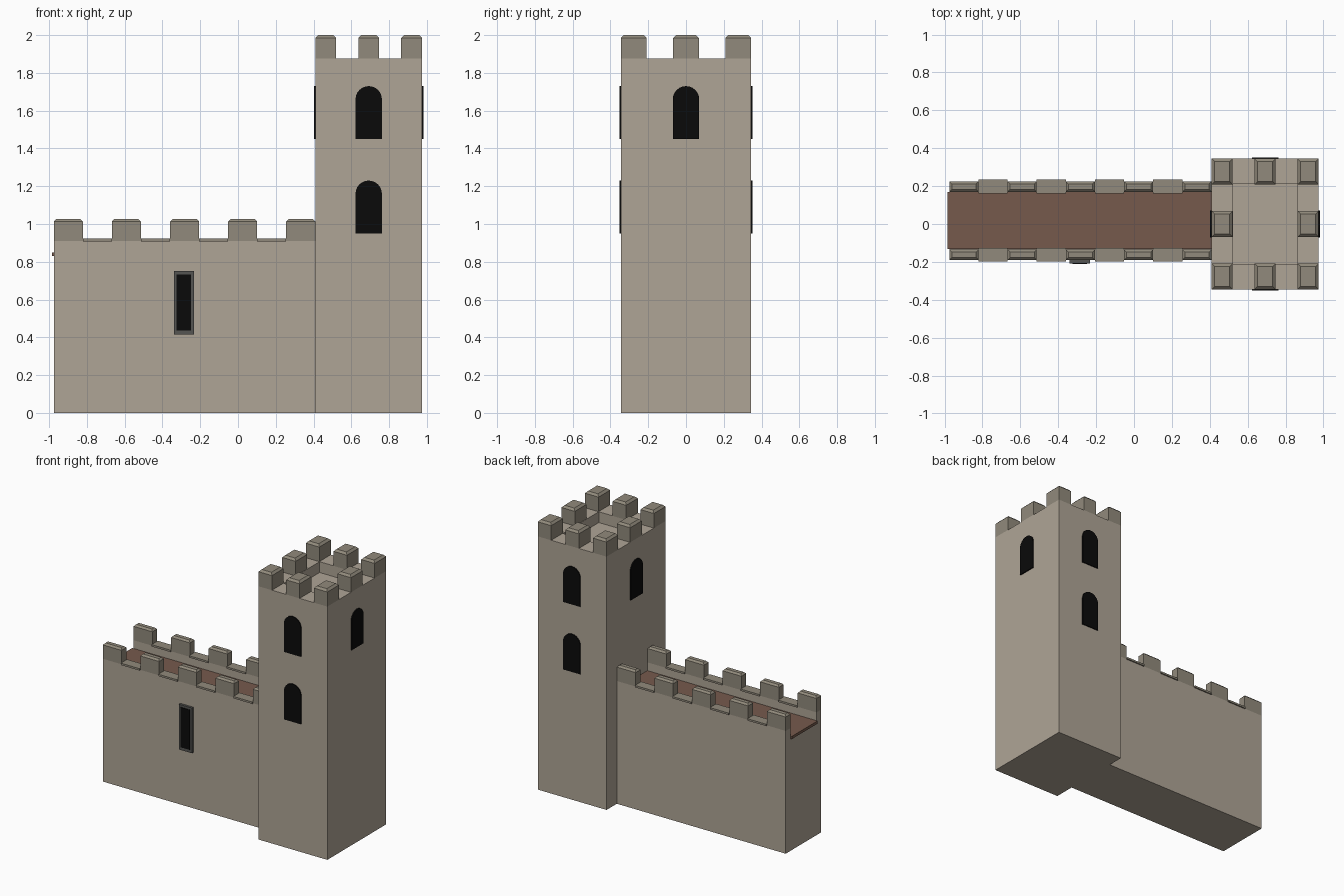
import bpy, bmesh
from math import pi, sin, cos
from mathutils import Matrix

if "Cube" in bpy.data.objects:
    bpy.data.objects.remove(bpy.data.objects["Cube"])


def material(name, r, g, b):
    m = bpy.data.materials.new(name)
    m.diffuse_color = (r, g, b, 1)
    m.use_nodes = True
    m.node_tree.nodes["Principled BSDF"].inputs["Base Color"].default_value = m.diffuse_color
    return m


STONE = material("stone", 0.43, 0.375, 0.305)
TRIM = material("trim_stone", 0.285, 0.255, 0.20)
FLOOR = material("walkway_brown", 0.18, 0.102, 0.073)
DARK = material("dark_opening", 0.003, 0.003, 0.003)
FRAME = material("frame_grey", 0.09, 0.09, 0.085)


def finish(name, bm, mat):
    bmesh.ops.recalc_face_normals(bm, faces=bm.faces[:])
    me = bpy.data.meshes.new(name)
    bm.to_mesh(me)
    bm.free()
    me.materials.append(mat)
    ob = bpy.data.objects.new(name, me)
    bpy.context.collection.objects.link(ob)
    return ob


def box(name, x, y, z, mat, chamfer=0):
    """Box from (min, max) pairs; chamfer slopes the top edges."""
    bm = bmesh.new()
    bmesh.ops.create_cube(bm, size=1)
    for v in bm.verts:
        v.co = [a[0] if c < 0 else a[1] for a, c in zip((x, y, z), v.co)]
    if chamfer:
        edges = [e for e in bm.edges if all(v.co.z > z[1] - 1e-5 for v in e.verts)]
        bmesh.ops.bevel(bm, geom=edges, offset=chamfer, segments=1, affect='EDGES')
    return finish(name, bm, mat)


def prism(name, pts, vec, mat, matrix=Matrix()):
    """Extrude a planar outline along vec."""
    bm = bmesh.new()
    f = bm.faces.new([bm.verts.new(p) for p in pts])
    ext = bmesh.ops.extrude_face_region(bm, geom=[f])["geom"]
    bmesh.ops.translate(bm, vec=vec, verts=[v for v in ext if isinstance(v, bmesh.types.BMVert)])
    bmesh.ops.transform(bm, matrix=matrix, verts=bm.verts[:])
    return finish(name, bm, mat)


# Curtain wall: channel section run along x
section = [(-.19, 0), (.225, 0), (.225, .91), (.17, .91), (.17, .83),
           (-.135, .83), (-.135, .91), (-.19, .91)]
prism("curtain_wall", [(-.975, y, z) for y, z in section], (1.387, 0, 0), STONE)
box("walkway", (-.985, .412), (-.133, .168), (.83, .85), FLOOR)

# Wall merlons and the coping slabs between them
STEP = .3075
for side, y in (("front", (-.19, -.135)), ("back", (.17, .225))):
    for i in range(5):
        x = -.975 + i * STEP
        box(f"wall_merlon_{side}", (x, x + .154), y, (.91, 1.026), TRIM, .013)
        if i < 4:
            box(f"wall_coping_{side}", (x + .154, x + STEP), (y[0] - .009, y[1] + .009),
                (.908, .922), TRIM)

# Slit window on the wall front
box("slit_frame", (-.34, -.232), (-.208, -.18), (.415, .75), FRAME)
box("slit_opening", (-.325, -.248), (-.212, -.18), (.437, .733), DARK)

# Tower with sunken roof
bm = bmesh.new()
bmesh.ops.create_cube(bm, size=1)
for v in bm.verts:
    v.co = (.692 + v.co.x * .564, v.co.y * .69, 1.877 if v.co.z > 0 else 0)
top = max(bm.faces, key=lambda f: f.calc_center_median().z)
bmesh.ops.inset_region(bm, faces=[top], thickness=.1)
for v in top.verts:
    v.co.x = .522 if v.co.x < .692 else .862
    v.co.y = -.21 if v.co.y < 0 else .21
bottom = bmesh.ops.extrude_face_region(bm, geom=[top])["geom"]
bmesh.ops.translate(bm, vec=(0, 0, -.08), verts=[v for v in bottom if isinstance(v, bmesh.types.BMVert)])
if top.is_valid:
    bmesh.ops.delete(bm, geom=[top], context='FACES_ONLY')
finish("tower", bm, STONE)

# Tower merlons: ring of eight
for i in (-1, 0, 1):
    for j in (-1, 0, 1):
        if i or j:
            cx, cy = .692 + i * .227, j * .277
            box("tower_merlon", (cx - .055, cx + .055), (cy - .068, cy + .068),
                (1.877, 2.0), TRIM, .015)

# Arched tower windows, drawn facing -y and turned to each side
arch = [(-.07, 0, 0), (.07, 0, 0)] + [(.07 * cos(pi * k / 12), 0, .21 + .07 * sin(pi * k / 12))
                                      for k in range(13)]
for side, turn, dist, levels in (("front", 0, .352, (.95, 1.45)), ("right", pi / 2, .29, (1.45,)),
                                 ("back", pi, .352, (.95, 1.45)), ("left", -pi / 2, .29, (1.45,))):
    for z in levels:
        m = (Matrix.Translation((.692, 0, z)) @ Matrix.Rotation(turn, 4, 'Z')
             @ Matrix.Translation((0, -dist, 0)))
        prism(f"window_{side}", arch, (0, .02, 0), DARK, m)
